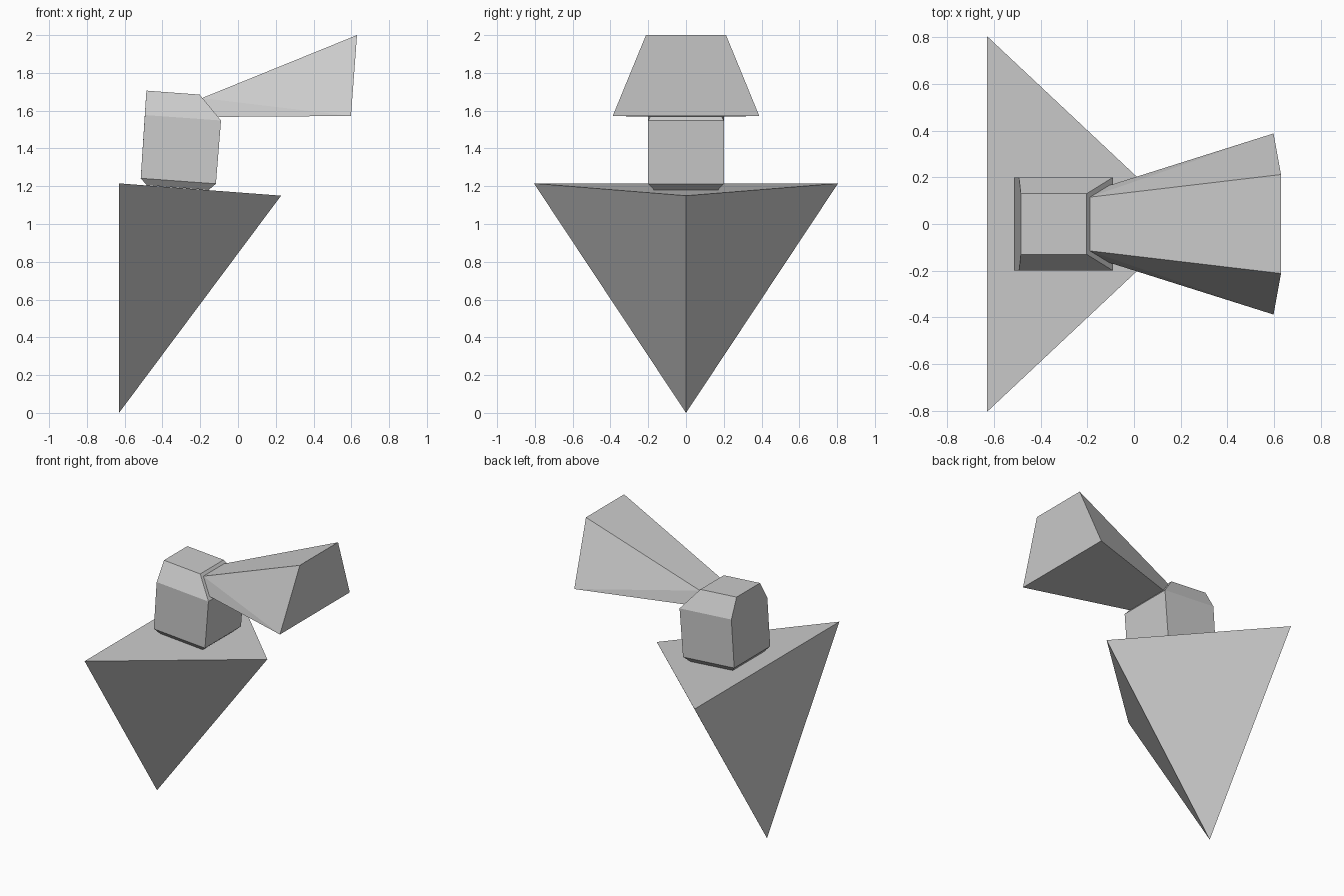
import bpy, bmesh

if "Cube" in bpy.data.objects:
    bpy.data.objects.remove(bpy.data.objects["Cube"])


def hull_part(name, points):
    """Convex flat-faced part; every (x, y, z) is mirrored across y = 0."""
    bm = bmesh.new()
    for x, y, z in points:
        for s in ((1, -1) if y else (1,)):
            bm.verts.new((x, s * y, z))
    bmesh.ops.convex_hull(bm, input=bm.verts[:])
    bmesh.ops.dissolve_limit(bm, angle_limit=0.02, verts=bm.verts[:], edges=bm.edges[:])
    bmesh.ops.recalc_face_normals(bm, faces=bm.faces[:])
    mesh = bpy.data.meshes.new(name)
    bm.to_mesh(mesh)
    bm.free()
    obj = bpy.data.objects.new(name, mesh)
    bpy.context.collection.objects.link(obj)
    return obj


# Downward-pointing tetrahedral base
hull_part("base_spike", [(-0.63, 0, 0.0), (-0.63, 0.805, 1.215), (0.228, 0, 1.15)])

# Slightly tilted block: bevelled foot, straight walls, tapered top
hull_part("middle_block", [
    (-0.483, 0.17, 1.205), (-0.155, 0.17, 1.18),
    (-0.515, 0.2, 1.242), (-0.117, 0.2, 1.213),
    (-0.493, 0.2, 1.577), (-0.09, 0.2, 1.548),
    (-0.485, 0.13, 1.706), (-0.203, 0.13, 1.685),
])

# Flared horn leaving the block's sloped front edge
hull_part("flared_horn", [
    (-0.19, 0.115, 1.667), (-0.108, 0.165, 1.567),
    (0.63, 0.212, 2.0), (0.598, 0.388, 1.572),
])
